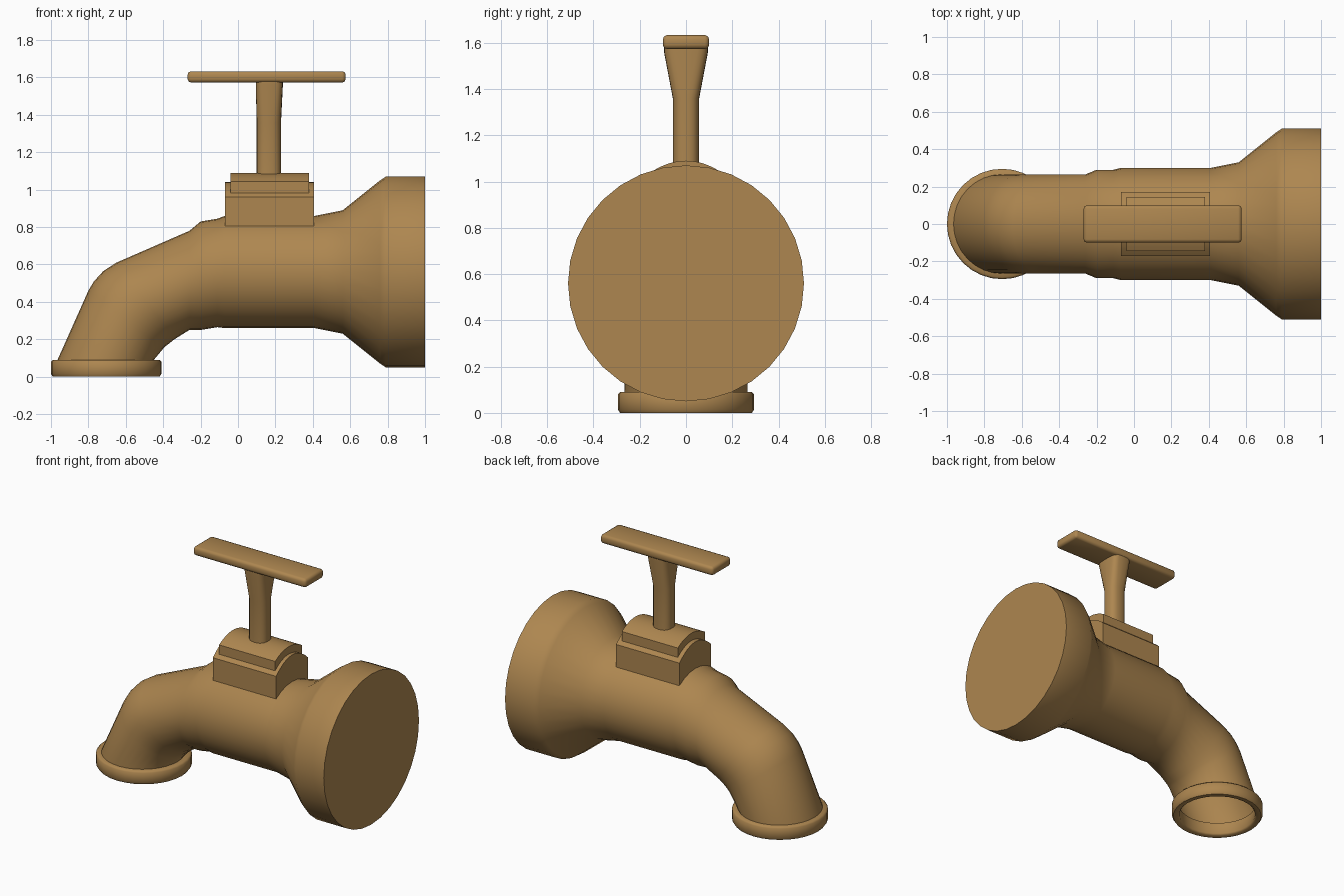
import bpy, bmesh, math
from mathutils import Vector

if "Cube" in bpy.data.objects:
    bpy.data.objects.remove(bpy.data.objects["Cube"])

brass = bpy.data.materials.new("brass")
brass.diffuse_color = (0.42, 0.24, 0.08, 1)
brass.use_nodes = True
brass.node_tree.nodes["Principled BSDF"].inputs["Base Color"].default_value = brass.diffuse_color


def finish(name, bm, angle):
    bmesh.ops.recalc_face_normals(bm, faces=bm.faces)
    me = bpy.data.meshes.new(name)
    bm.to_mesh(me)
    bm.free()
    ob = bpy.data.objects.new(name, me)
    bpy.context.collection.objects.link(ob)
    me.materials.append(brass)
    bpy.ops.object.select_all(action='DESELECT')
    ob.select_set(True)
    bpy.context.view_layer.objects.active = ob
    bpy.ops.object.shade_smooth_by_angle(angle=math.radians(angle))
    return ob


def loft(name, rings, cap_start=False, cap_end=False, closed=False, angle=50):
    bm = bmesh.new()
    loops = [[bm.verts.new(p) for p in r] for r in rings]
    pairs = list(zip(loops, loops[1:]))
    if closed:
        pairs.append((loops[-1], loops[0]))
    n = len(loops[0])
    for a, b in pairs:
        for i in range(n):
            j = (i + 1) % n
            bm.faces.new((a[i], a[j], b[j], b[i]))
    if cap_start:
        bm.faces.new(loops[0])
    if cap_end:
        bm.faces.new(loops[-1])
    return finish(name, bm, angle)


def ring(top, bottom, half_width, n=32):
    # Ellipse in a plane spanned by y and the top-bottom line
    t, b = Vector((top[0], 0, top[1])), Vector((bottom[0], 0, bottom[1]))
    c, u = (t + b) / 2, (t - b) / 2
    return [c + u * math.cos(a) + Vector((0, half_width * math.sin(a), 0))
            for a in (2 * math.pi * i / n for i in range(n))]


# Pipe body: wall socket, barrel and bent open spout
straight = [(1, 1.07, .05), (.79, 1.07, .05), (.76, 1.05, .07), (.56, .89, .23),
            (.41, .86, .26), (-.07, .86, .26), (-.11, .845, .265),
            (-.20, .83, .25), (-.26, .78, .25)]
rings = [ring((x, t), (x, b), (t - b) / 2) for x, t, b in straight]
bend = [((-.65, .61), (-.34, .20)), ((-.72, .565), (-.365, .18)),
        ((-.77, .51), (-.385, .165)), ((-.80, .46), (-.40, .15)),
        ((-.965, .09), (-.45, .09)), ((-.97, .05), (-.45, .05))]
rings += [ring(t, b, .265) for t, b in bend]
loft("pipe_body", rings, cap_start=True)

# Spout lip
lip = [(.25, .09), (.285, .09), (.295, .08), (.295, .015), (.285, 0), (.255, 0), (.245, .01)]
loft("spout_lip", [[(-.705 + r * math.cos(a), r * math.sin(a), z)
                    for a in (2 * math.pi * i / 32 for i in range(32))]
                   for r, z in lip], closed=True)


# Bonnet: two stacked arched blocks
def arched_block(name, x0, x1, half, base, edge, crown):
    prof = [(-half, base), (half, base)]
    for i in range(13):
        s = 1 - i / 6
        prof.append((half * s, edge + (crown - edge) * (1 - s * s)))
    loft(name, [[(x, y, z) for y, z in prof] for x in (x0, x1)], True, True, angle=40)


arched_block("bonnet_base", -.07, .405, .17, .75, .96, 1.04)
arched_block("bonnet_cap", -.04, .38, .145, .95, 1.045, 1.09)


# Stem: rounded shaft flaring to a squarer top
def stem_ring(z, x0, x1, half, power):
    pts = []
    for i in range(24):
        a = 2 * math.pi * i / 24
        c, s = math.cos(a), math.sin(a)
        pts.append(((x0 + x1) / 2 + (x1 - x0) / 2 * math.copysign(abs(c) ** power, c),
                    half * math.copysign(abs(s) ** power, s), z))
    return pts


loft("stem", [stem_ring(1.05, .10, .23, .057, .8), stem_ring(1.36, .10, .23, .057, .8),
              stem_ring(1.56, .095, .24, .095, .5), stem_ring(1.6, .095, .24, .095, .5)],
     True, True)

# Handle bar
bm = bmesh.new()
bmesh.ops.create_cube(bm, size=1)
bmesh.ops.scale(bm, vec=(.845, .2, .06), verts=bm.verts)
bmesh.ops.translate(bm, vec=(.153, 0, 1.603), verts=bm.verts)
bmesh.ops.bevel(bm, geom=bm.edges[:], offset=.018, segments=2, profile=.5, affect='EDGES')
finish("handle_bar", bm, 50)
